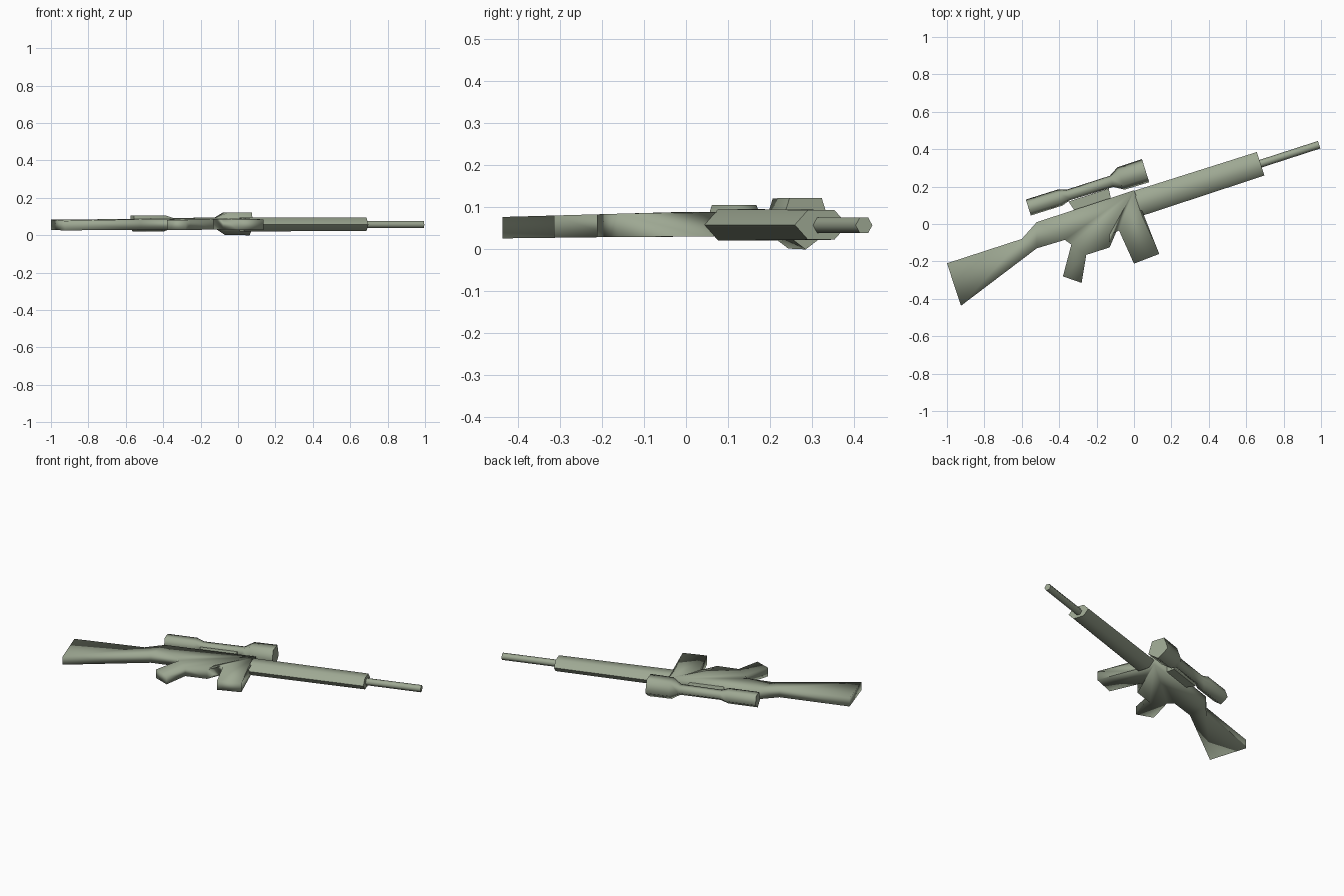
import bpy, bmesh, math
from mathutils import Vector

cube = bpy.data.objects.get("Cube")
if cube:
    bpy.data.objects.remove(cube, do_unlink=True)

# One flat grey-green material
green = bpy.data.materials.new("grey_green")
green.use_nodes = True
COLOR = (0.34, 0.39, 0.29, 1)
green.diffuse_color = COLOR
green.node_tree.nodes["Principled BSDF"].inputs["Base Color"].default_value = COLOR


def finish(bm, name, angle):
    bmesh.ops.recalc_face_normals(bm, faces=bm.faces)
    mesh = bpy.data.meshes.new(name)
    bm.to_mesh(mesh)
    bm.free()
    mesh.materials.append(green)
    mesh.shade_smooth()
    if angle:
        mesh.set_sharp_from_angle(angle=math.radians(angle))
    obj = bpy.data.objects.new(name, mesh)
    bpy.context.collection.objects.link(obj)
    return obj


def tube(name, start, end, stations, sides, squash=1.0, turn=0.0):
    """Loft of regular rings; stations are (fraction along axis, radius)."""
    a, b = Vector(start), Vector(end)
    d = (b - a).normalized()
    side = Vector((-d.y, d.x, 0))
    up = Vector((0, 0, squash))
    bm = bmesh.new()
    rings = []
    for t, r in stations:
        centre = a.lerp(b, t)
        ring = []
        for i in range(sides):
            q = math.radians(turn) + math.tau * i / sides
            ring.append(bm.verts.new(centre + r * (math.cos(q) * side + math.sin(q) * up)))
        rings.append(ring)
    for lo, hi in zip(rings, rings[1:]):
        for i in range(sides):
            j = (i + 1) % sides
            bm.faces.new((lo[i], lo[j], hi[j], hi[i]))
    bm.faces.new(rings[0])
    bm.faces.new(rings[-1])
    return finish(bm, name, 75)


def plate(name, outline, patches, low, high, angle=0):
    """Outline thickened in z; patches split the flat sides into polygons."""
    bm = bmesh.new()
    bottom = [bm.verts.new((x, y, low(y))) for x, y in outline]
    top = [bm.verts.new((x, y, high(y))) for x, y in outline]
    for p in patches:
        bm.faces.new([top[i] for i in p])
        bm.faces.new([bottom[i] for i in reversed(p)])
    n = len(outline)
    for i in range(n):
        j = (i + 1) % n
        bm.faces.new((bottom[i], bottom[j], top[j], top[i]))
    return finish(bm, name, angle)


# Stock, receiver, grip and magazine as one softly shaded slab
outline = [
    (0.0, 0.18), (0.045, 0.04),                                  # front of receiver
    (0.135, -0.16), (0.0, -0.212), (-0.08, -0.035),              # magazine
    (-0.13, -0.055), (-0.13, -0.125), (-0.255, -0.165),          # trigger area
    (-0.28, -0.315), (-0.38, -0.28), (-0.335, -0.11),            # grip
    (-0.37, -0.085), (-0.52, -0.13),                             # receiver underside
    (-0.925, -0.437), (-1.0, -0.21), (-0.6, -0.08), (-0.52, 0.01),  # stock
]
patches = [(0, i, i + 1) for i in (1, 2, 3, 4, 5, 6)]
patches += [(7, 8, 9, 10), (0, 7, 10), (0, 10, 11), (0, 11, 16),
            (11, 12, 16), (12, 15, 16), (12, 13, 15), (13, 14, 15)]
plate("stock_and_receiver", outline, patches,
      lambda y: 0.031 + 0.012 * min(y, 0),
      lambda y: 0.089 + 0.028 * min(y, 0))

# Handguard and barrel
tube("handguard", (0.02, 0.11, 0.058), (0.677, 0.322, 0.058),
     [(0, 0.07), (1, 0.066)], 6, squash=0.62)
tube("barrel", (0.66, 0.317, 0.057), (0.99, 0.424, 0.057),
     [(0, 0.021), (1, 0.021)], 6)

# Telescopic sight with eyepiece, narrow tube and flared front
tube("scope", (-0.565, 0.088, 0.0675), (0.062, 0.285, 0.0675),
     [(0, 0.047), (0.27, 0.047), (0.34, 0.031), (0.71, 0.033), (0.79, 0.066), (1, 0.068)],
     5, turn=-90)

# Mount joining scope to receiver
plate("scope_mount", [(-0.35, 0.12), (-0.31, 0.06), (-0.12, 0.12), (-0.135, 0.19)],
      [(0, 1, 2, 3)], lambda y: 0.045, lambda y: 0.08, angle=40)
